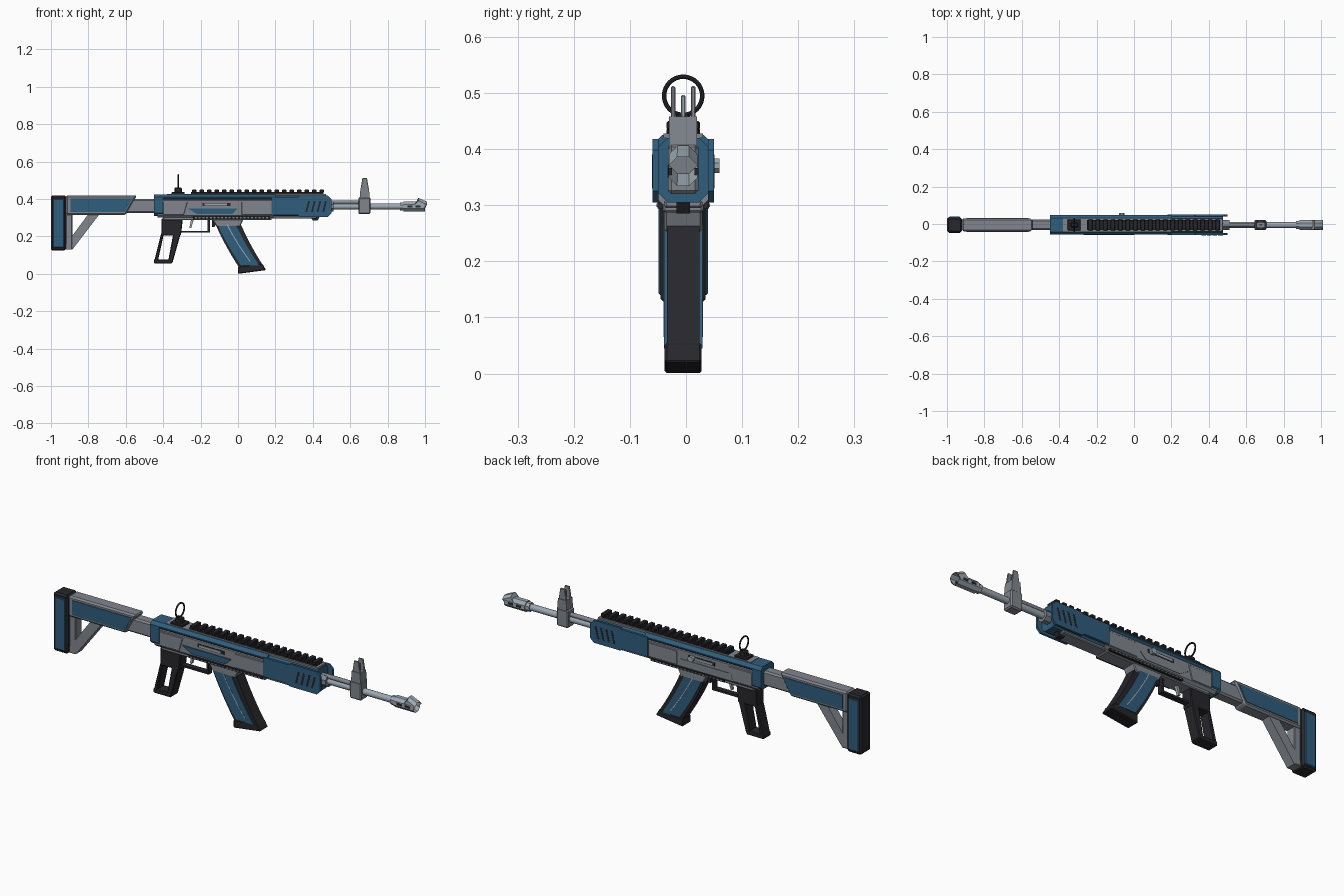
import bpy, bmesh, math
from mathutils import Matrix, Vector

if "Cube" in bpy.data.objects:
    bpy.data.objects.remove(bpy.data.objects["Cube"], do_unlink=True)

CENTRE_Y = -.005
BORE_Z = .36


def material(name, *rgb):
    mat = bpy.data.materials.new(name)
    mat.use_nodes = True
    mat.diffuse_color = (*rgb, 1)
    mat.node_tree.nodes["Principled BSDF"].inputs["Base Color"].default_value = (*rgb, 1)
    return mat


BLUE = material("steel blue", .03, .11, .2)
GRAY = material("mid gray", .22, .24, .27)
DARK = material("charcoal", .02, .02, .025)
LIGHT = material("pale metal", .33, .39, .44)


def finish(name, bm, mat):
    mesh = bpy.data.meshes.new(name)
    bm.to_mesh(mesh)
    bm.free()
    mesh.materials.append(mat)
    part = bpy.data.objects.new(name, mesh)
    part.location.y = CENTRE_Y
    bpy.context.collection.objects.link(part)
    return part


def smooth(part):
    bpy.ops.object.select_all(action="DESELECT")
    part.select_set(True)
    bpy.context.view_layer.objects.active = part
    bpy.ops.object.shade_smooth_by_angle(angle=math.radians(35))


def extrude(name, mat, outline, y, chamfer=0, along=None):
    """Outline in x and z, given depth in y; chamfer all edges or those along one axis."""
    bm = bmesh.new()
    base = bm.faces.new([bm.verts.new((px, y[0], pz)) for px, pz in outline])
    grown = bmesh.ops.extrude_face_region(bm, geom=[base])["geom"]
    moved = [v for v in grown if isinstance(v, bmesh.types.BMVert)]
    bmesh.ops.translate(bm, verts=moved, vec=(0, y[1] - y[0], 0))
    bmesh.ops.recalc_face_normals(bm, faces=bm.faces)
    if chamfer:
        def chosen(edge):
            a, b = edge.verts
            return along is None or abs((b.co - a.co).normalized().dot(along)) > .9
        bmesh.ops.bevel(bm, geom=[e for e in bm.edges if chosen(e)], offset=chamfer,
                        segments=1, profile=.5, affect="EDGES", clamp_overlap=True)
    return finish(name, bm, mat)


def slab(name, mat, x, z, half=0, y=None, back=0, front=0, **edges):
    """Block whose upper rear and upper front corners can be shifted in x."""
    outline = [(x[0], z[0]), (x[1], z[0]), (x[1] + front, z[1]), (x[0] + back, z[1])]
    return extrude(name, mat, outline, y or (-half, half), **edges)


def pair(name, mat, y, build=slab, **shape):
    build("left_" + name, mat, y=y, **shape)
    build("right_" + name, mat, y=(-y[1], -y[0]), **shape)


def rod(name, mat, x, radius, z=BORE_Z, sides=16, wall=0):
    """Cylinder along x, with a bored front end if a wall thickness is given."""
    bm = bmesh.new()
    bmesh.ops.create_cone(bm, cap_ends=True, segments=sides, radius1=radius, radius2=radius,
                          depth=x[1] - x[0])
    turn = Matrix.Rotation(math.pi / 2, 4, "Y") @ Matrix.Rotation(math.pi / sides, 4, "Z")
    bm.transform(Matrix.Translation((sum(x) / 2, 0, z)) @ turn)
    if wall:
        cap = max(bm.faces, key=lambda f: f.calc_center_median().x)
        bmesh.ops.inset_individual(bm, faces=[cap], thickness=wall)
        bmesh.ops.inset_individual(bm, faces=[cap], thickness=.001, depth=-.05)
    part = finish(name, bm, mat)
    if sides > 8:
        smooth(part)
    return part


LENGTH = Vector((1, 0, 0))
DEPTH = Vector((0, 1, 0))

# Stock: pad, upper bar, triangular strut and tube
slab("butt_pad", DARK, x=(-1, -.92), z=(.125, .42), half=.04, chamfer=.008)
pair("butt_pad_panel", BLUE, y=(.036, .044), x=(-.99, -.93), z=(.14, .4), chamfer=.003)
slab("stock_bar", GRAY, x=(-.92, -.6), z=(.315, .42), half=.034, front=.06, chamfer=.008)
pair("stock_panel", BLUE, y=(.03, .037), x=(-.895, -.605), z=(.33, .403), front=.04)
slab("strut_upright", GRAY, x=(-.92, -.885), z=(.13, .32), half=.025, chamfer=.004)
slab("strut_diagonal", GRAY, x=(-.94, -.885), z=(.13, .32), half=.024, back=.14, front=.145)
slab("stock_tube", GRAY, x=(-.6, -.44), z=(.325, .4), half=.028, chamfer=.008)

# Receiver shell
slab("receiver", GRAY, x=(-.43, .19), z=(.3, .405), half=.047, chamfer=.012, along=LENGTH)
slab("receiver_rear", BLUE, x=(-.45, -.4), z=(.31, .425), half=.052, chamfer=.015, along=LENGTH)
slab("top_cover", BLUE, x=(-.42, .2), z=(.39, .425), half=.052, chamfer=.015, along=LENGTH)
slab("cover_plate", GRAY, x=(-.38, .47), z=(.42, .428), half=.035)
slab("receiver_belly", GRAY, x=(-.4, .18), z=(.287, .305), half=.036, chamfer=.004)

# Receiver side details
pair("lower_rail", DARK, y=(.032, .046), x=(-.24, .17), z=(.294, .306))
for i in range(20):
    start = -.23 + i * .02
    pair("lower_rail_stud", GRAY, y=(.044, .048), x=(start, start + .01), z=(.297, .303))
pair("rear_plate", GRAY, y=(.044, .05), x=(-.4, -.29), z=(.315, .385), front=.02, chamfer=.002)
pair("forward_plate", GRAY, y=(.044, .05), x=(.02, .18), z=(.315, .385), chamfer=.002)
pair("ejection_port", DARK, y=(.044, .048), x=(-.19, -.04), z=(.362, .38))
pair("bolt_carrier", LIGHT, y=(.044, .05), x=(-.18, -.06), z=(.365, .375))
strip = dict(x=(-.22, -.03), z=(.32, .35), back=-.05, front=.03)
slab("right_accent_strip", BLUE, y=(-.053, -.044), **strip)
slab("left_accent_strip", GRAY, y=(.044, .05), **strip)
slab("bolt_handle", LIGHT, x=(-.08, -.05), z=(.357, .383), y=(.04, .065), chamfer=.008, along=DEPTH)

# Handguard with slanted vents
slab("handguard", BLUE, x=(.18, .475), z=(.305, .42), half=.048, chamfer=.02, along=LENGTH)
pair("handguard_plate", BLUE, y=(.044, .055), x=(.18, .34), z=(.315, .412))
pair("handguard_nose", BLUE, y=(.044, .055), x=(.31, .5), z=(.305, .418), chamfer=.02, along=DEPTH)
for i in range(4):
    start = .36 + i * .03
    pair("vent_slot", DARK, y=(.05, .056), x=(start, start + .01), z=(.33, .39), back=.015, front=.015)
slab("handguard_belly", GRAY, x=(.17, .42), z=(.295, .31), half=.034, chamfer=.004)
slab("sling_stud", DARK, x=(.4, .425), z=(.285, .31), half=.012, back=-.015, front=.015)

# Top rail with teeth
slab("rail_base", DARK, x=(-.25, .457), z=(.425, .437), half=.026)
for i in range(18):
    start = -.245 + i * .04
    slab("rail_tooth", DARK, x=(start, start + .024), z=(.434, .45), half=.03, chamfer=.003)

# Barrel, gas tube and muzzle
rod("barrel", LIGHT, x=(.45, .9), radius=.016)
rod("gas_tube", GRAY, x=(.45, .66), radius=.011, z=.382)
rod("barrel_collar", GRAY, x=(.47, .51), radius=.03, sides=8)
rod("muzzle_neck", LIGHT, x=(.865, .89), radius=.023, sides=8)
rod("muzzle_brake", LIGHT, x=(.885, 1), radius=.028, sides=8, wall=.01)
for start in (.905, .95):
    pair("muzzle_port", DARK, y=(.02, .027), x=(start, start + .027), z=(.354, .366))

# Front sight
slab("sight_block", GRAY, x=(.643, .708), z=(.32, .41), half=.027, chamfer=.006)
slab("sight_tower", GRAY, x=(.65, .705), z=(.4, .458), half=.025, back=.005, front=-.005)
pair("sight_ear", GRAY, y=(.014, .022), x=(.655, .7), z=(.45, .512), back=.01, front=-.01, chamfer=.002)
slab("sight_post", LIGHT, x=(.67, .685), z=(.45, .496), half=.004, chamfer=.002)

# Rear ring sight
slab("ring_base", DARK, x=(-.355, -.285), z=(.425, .437), half=.03, chamfer=.003)
slab("ring_foot", DARK, x=(-.34, -.3), z=(.43, .462), half=.015, chamfer=.006)
bpy.ops.mesh.primitive_torus_add(location=(-.32, CENTRE_Y, .495), rotation=(0, math.pi / 2, 0),
                                 major_radius=.034, minor_radius=.004,
                                 major_segments=32, minor_segments=8)
ring = bpy.context.object
ring.name = "ring_sight"
ring.data.materials.append(DARK)
smooth(ring)

# Pistol grip, an open frame of four bars
slab("grip_top", DARK, x=(-.41, -.305), z=(.205, .295), half=.029, front=.01, chamfer=.004)
slab("grip_back", DARK, x=(-.45, -.43), z=(.06, .22), half=.029, back=.04, front=.035, chamfer=.004)
slab("grip_front", DARK, x=(-.375, -.35), z=(.06, .22), half=.029, back=.03, front=.045, chamfer=.004)
slab("grip_base", DARK, x=(-.45, -.352), z=(.055, .078), half=.029, chamfer=.004)

# Trigger and guard
slab("guard_bar", DARK, x=(-.305, -.15), z=(.22, .23), half=.014)
slab("guard_post", DARK, x=(-.162, -.15), z=(.22, .295), half=.014)
slab("trigger", LIGHT, x=(-.26, -.25), z=(.245, .295), half=.007, back=.01, front=.015)
slab("magazine_catch", DARK, x=(-.14, -.125), z=(.25, .295), half=.01, front=.015)


def curve_band(rear, front, drop=.23, steps=8):
    """Outline following the magazine's forward curve between two offsets."""
    path = [i / steps for i in range(steps + 1)]
    def edge(offset):
        return [(offset + t * .1 + t * t * .025, .265 - drop * t) for t in path]
    return edge(rear) + edge(front)[::-1]


# Curved magazine
slab("magazine_well", GRAY, x=(-.115, .012), z=(.253, .295), half=.034, back=-.025, front=.018, chamfer=.004)
extrude("magazine_body", DARK, curve_band(-.12, .015), (-.029, .029))
pair("magazine_panel", BLUE, y=(.026, .034), build=extrude, outline=curve_band(-.11, -.012, drop=.22))
pair("magazine_stripe", LIGHT, y=(.03, .035), build=extrude, outline=curve_band(-.062, -.056, drop=.2))
extrude("magazine_base", DARK, [(0, 0), (.15, .02), (.13, .055), (0, .04)], (-.033, .033), chamfer=.004)
